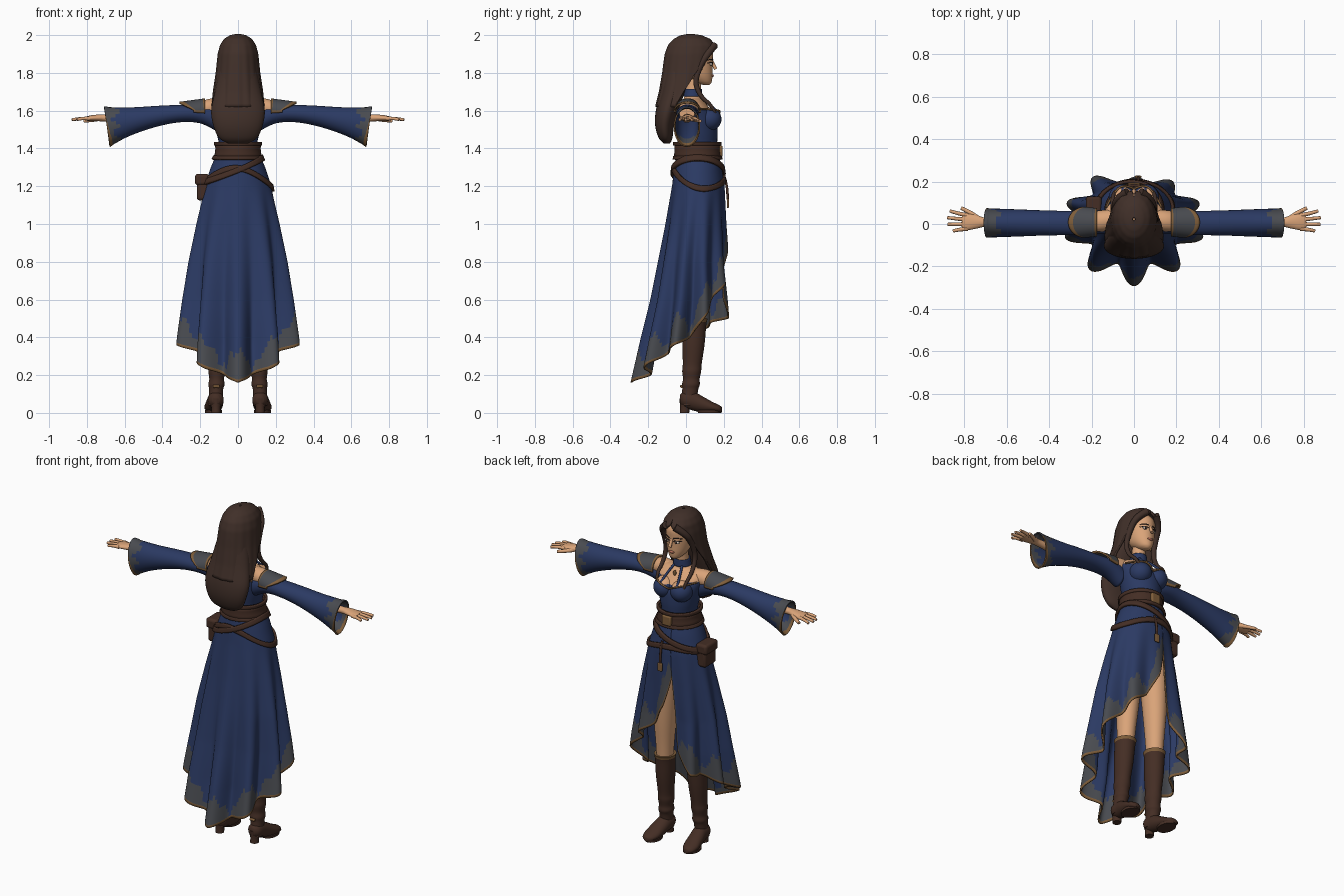
import bpy, bmesh
from math import sin, cos, pi, radians, degrees
from mathutils import Vector

if "Cube" in bpy.data.objects:
    bpy.data.objects.remove(bpy.data.objects["Cube"])

M, made = {}, []
for name, col in {"blue cloth": (.024, .042, .125), "grey cloth": (.066, .07, .08),
                  "gold trim": (.21, .11, .042), "skin": (.70, .37, .19),
                  "hair brown": (.052, .029, .022), "leather": (.058, .027, .018),
                  "eye white": (.6, .52, .45), "dark eye": (.02, .012, .01),
                  "lip": (.45, .16, .1)}.items():
    m = bpy.data.materials.new(name)
    m.use_nodes = True
    m.diffuse_color = (*col, 1)
    m.node_tree.nodes["Principled BSDF"].inputs["Base Color"].default_value = (*col, 1)
    M[name] = m


def finish(name, bm, mats, rule=None, thick=0, side=1):
    """Turn a bmesh into a finished object, coloured by face rule."""
    bmesh.ops.remove_doubles(bm, verts=bm.verts, dist=1e-5)
    bmesh.ops.recalc_face_normals(bm, faces=bm.faces)
    if rule:
        for f in bm.faces:
            f.material_index = rule(f.calc_center_median())
    if side < 0:
        for v in bm.verts:
            v.co.x *= -1
        bmesh.ops.reverse_faces(bm, faces=bm.faces)
    me = bpy.data.meshes.new(name)
    bm.to_mesh(me)
    bm.free()
    for k in mats.split(","):
        me.materials.append(M[k])
    ob = bpy.data.objects.new(name, me)
    bpy.context.collection.objects.link(ob)
    if thick:
        mod = ob.modifiers.new("thickness", "SOLIDIFY")
        mod.thickness, mod.offset = thick, 0
    made.append(ob)
    return ob


def lerp(table, t):
    for a, b in zip(table, table[1:]):
        if (a[0] - t) * (b[0] - t) <= 0:
            k = (t - a[0]) / (b[0] - a[0])
            return [p + (q - p) * k for p, q in zip(a, b)]
    return min((table[0], table[-1]), key=lambda r: abs(r[0] - t))


def loft(name, rings, mats, axis="z", rule=None, caps=True, thick=0, side=1, n=28, steps=5):
    """Smooth tube through rings of (along, centre u, centre v, radius u, radius v)."""
    R = [rings[0]] + list(rings) + [rings[-1]]
    path = []
    for a, b, c, d in zip(R, R[1:], R[2:], R[3:]):
        for i in range(steps):
            t = i / steps
            path.append([q + .5 * t * (r - p + t * (2*p - 5*q + 4*r - s + t * (3*(q - r) + s - p)))
                         for p, q, r, s in zip(a, b, c, d)])
    path.append(rings[-1])
    bm, loops = bmesh.new(), []
    for t, u, v, ru, rv in path:
        pts = [(u + ru * cos(2*pi*i/n), v + rv * sin(2*pi*i/n)) for i in range(n)]
        loops.append([bm.verts.new({"z": (p, q, t), "x": (t, p, q), "y": (p, t, q)}[axis]) for p, q in pts])
    for A, B in zip(loops, loops[1:]):
        for i in range(n):
            bm.faces.new((A[i], A[i-1], B[i-1], B[i]))
    if caps:
        bm.faces.new(loops[0])
        bm.faces.new(loops[-1])
    return finish(name, bm, mats, rule, thick, side)


def grid(name, nu, nv, f, mats, rule=None, thick=.008, side=1):
    bm = bmesh.new()
    P = [[bm.verts.new(f(i/nu, j/nv)) for j in range(nv + 1)] for i in range(nu + 1)]
    for i in range(nu):
        for j in range(nv):
            face = bm.faces.new((P[i][j], P[i+1][j], P[i+1][j+1], P[i][j+1]))
            face.material_index = rule((i+.5)/nu, (j+.5)/nv) if rule else 0
    return finish(name, bm, mats, None, thick, side)


def blob(name, loc, size, mats, rule=None):
    bm = bmesh.new()
    bmesh.ops.create_uvsphere(bm, u_segments=24, v_segments=16, radius=1)
    for v in bm.verts:
        v.co = Vector(loc) + Vector(size) * v.co
    return finish(name, bm, mats, rule)


def tube(name, pts, radius, mat, taper=1, side=1):
    cu = bpy.data.curves.new(name, "CURVE")
    cu.dimensions, cu.bevel_depth, cu.bevel_resolution, cu.use_fill_caps = "3D", radius, 3, True
    sp = cu.splines.new("NURBS")
    sp.points.add(len(pts) - 1)
    sp.use_endpoint_u, sp.order_u = True, 3
    for i, (p, q) in enumerate(zip(sp.points, pts)):
        p.co = (q[0] * side, q[1], q[2], 1)
        p.radius = 1 + (taper - 1) * i / (len(pts) - 1)
    ob = bpy.data.objects.new(name, cu)
    bpy.context.collection.objects.link(ob)
    bpy.context.view_layer.update()
    me = bpy.data.meshes.new_from_object(ob.evaluated_get(bpy.context.evaluated_depsgraph_get()))
    bpy.data.objects.remove(ob)
    me.materials.clear()
    me.materials.append(M[mat])
    ob = bpy.data.objects.new(name, me)
    bpy.context.collection.objects.link(ob)
    made.append(ob)


def box(name, loc, size, mat, bevel=.015):
    bm = bmesh.new()
    bmesh.ops.create_cube(bm, size=1)
    for v in bm.verts:
        v.co = Vector(loc) + Vector(size) * v.co
    mod = finish(name, bm, mat).modifiers.new("bevel", "BEVEL")
    mod.width, mod.segments = bevel, 3


# Skirt: height, half width, back y, front y
BODY = [(1.45, .108, -.048, .168), (1.38, .104, -.046, .166), (1.3, .14, -.058, .185),
        (1.2, .173, -.07, .2), (1, .225, -.105, .21), (.8, .27, -.145, .225), (.6, .305, -.185, .255),
        (.4, .335, -.235, .28), (.16, .355, -.29, .29)]
HEM = [(-12, 1.05), (0, .88), (18, .74), (40, .66), (60, .58), (90, .4), (120, .33), (150, .23),
       (180, .16), (210, .23), (240, .33), (270, .4), (300, .47), (325, .5), (340, .62), (348, 1.05)]


def body(phi, z, off=0):
    _, rx, yb, yf = lerp(BODY, z)
    depth = .3 * max(0, min(1, (1.22 - z) / .85))
    m = 1 - depth * (1 - cos(10 * phi)) / 2
    return Vector(((rx + off) * m * sin(phi), (yb + yf) / 2 + ((yf - yb) / 2 + off) * m * cos(phi), z))


def hem(deg):
    return lerp(HEM, max(-12, min(348, deg)))[1]


ROWS = 45


def skirt(u, v):
    d = -12 + 360 * u
    h = hem(d)
    rim = .013 + .15 * abs(hem(d + 2) - hem(d - 2))
    z = h if v == 1 else 1.4 + (h + rim - 1.4) * v / (1 - 1 / ROWS)
    return body(radians(d), z)


def skirt_colour(u, v):
    d = -12 + 360 * u
    if v > 1 - 1 / ROWS:
        return 2
    height = (1.4 - hem(d)) * (1 - v)
    return int(height < .11 + .06 * cos(radians(10 * d)) + .02 * sin(radians(37 * d)))


grid("skirt", 200, ROWS, skirt, "blue cloth,grey cloth,gold trim", skirt_colour)


# Belts that follow the waist and hips
def belt(name, zf, width, off):
    grid(name, 72, 3, lambda u, v: body(2*pi*u, zf(2*pi*u) + width * (v - .5), off), "leather", None, .014)


belt("waist_belt", lambda p: 1.385, .08, .008)
belt("waist_belt_upper_edge", lambda p: 1.425, .018, .014)
belt("waist_belt_lower_edge", lambda p: 1.35, .018, .012)
belt("hip_belt", lambda p: 1.235 - .03 * cos(p) - .015 * sin(p) + .03 * cos(2*p), .03, .01)
belt("crossed_belt", lambda p: 1.285 + .065 * sin(p), .03, .014)
box("belt_buckle", (0, .182, 1.385), (.06, .025, .06), "gold trim", .008)
box("pouch", (-.185, .07, 1.19), (.065, .11, .13), "leather")
box("pouch_flap", (-.19, .07, 1.235), (.075, .12, .06), "leather")
tube("hanging_cord", [(.02, .2, 1.26), (.02, .222, 1.2), (.02, .22, 1.13)], .007, "leather")
box("hanging_charm", (.02, .222, 1.11), (.03, .012, .05), "gold trim", .005)


# Torso, neck and bust
def neckline(c):
    return int(c.z > (1.585 + .2 * abs(c.x) if c.y > .05 else 1.6))


loft("torso", [(1.3, 0, .063, .125, .112), (1.4, 0, .06, .1, .104), (1.48, 0, .06, .113, .108),
               (1.56, 0, .055, .13, .105), (1.62, 0, .04, .14, .08), (1.655, 0, .035, .105, .055),
               (1.68, 0, .035, .045, .042), (1.78, 0, .045, .036, .038)], "blue cloth,skin", rule=neckline)
loft("collar", [(1.675, 0, .036, .049, .046), (1.715, 0, .038, .043, .043)], "blue cloth", thick=.006, caps=False)
blob("pendant", (0, .108, 1.645), (.01, .006, .018), "gold trim")

for s, tag in ((1, "left_"), (-1, "right_")):
    blob(tag + "bust", (s * .057, .122, 1.555), (.062, .066, .062), "blue cloth,skin", neckline)
    tube(tag + "neckline_trim", [(0, .165, 1.57), (.04, .187, 1.594), (.09, .16, 1.606), (.13, .08, 1.61)],
         .005, "gold trim", side=s)
    tube(tag + "halter_strap", [(.025, .075, 1.68), (.04, .11, 1.65), (.055, .165, 1.595)],
         .007, "blue cloth", side=s)

    # Arm, sleeve and shoulder guard
    loft(tag + "shoulder", [(.07, .025, 1.61, .05, .05), (.15, .015, 1.615, .05, .048),
                            (.22, .01, 1.597, .046, .042), (.3, .005, 1.585, .04, .036)], "skin", "x", side=s)

    def cuff(c):
        if c.x > .685 + .14 * (c.z - 1.515):
            return 2
        return int(c.x > .635 + .025 * sin(90 * c.z) + .1 * abs(c.y))

    ob = loft(tag + "sleeve", [(.12, .01, 1.56, .05, .06), (.2, .01, 1.583, .053, .046),
              (.3, .005, 1.585, .053, .042), (.42, .005, 1.572, .055, .05), (.55, .005, 1.547, .06, .067),
              (.66, .005, 1.522, .064, .092), (.682, .005, 1.518, .065, .1), (.694, .005, 1.515, .066, .104)],
              "blue cloth,grey cloth,gold trim", "x", cuff, False, .008, s)
    for v in ob.data.vertices:
        if abs(v.co.x) > .6:
            v.co.x += s * .14 * (v.co.z - 1.515) * (abs(v.co.x) - .6) / .09

    def guard(u, v):
        a = radians(-15 + 210 * v)
        return (.175 + u * (.06 + .075 * max(0, sin(a))), .008 + (.062 + .006 * u) * cos(a),
                1.602 + (.058 - .018 * u) * sin(a))
    grid(tag + "shoulder_guard", 12, 30, guard, "grey cloth,gold trim",
         lambda u, v: int(u < .12 or u > .82 or v < .06 or v > .94), .01, s)

    # Hand and fingers
    loft(tag + "hand", [(.6, .005, 1.56, .026, .024), (.7, .008, 1.562, .022, .019), (.735, .01, 1.562, .03, .018),
                        (.78, .01, 1.56, .038, .015), (.81, .01, 1.558, .034, .01)], "skin", "x", side=s)
    for k, reach in enumerate((.852, .878, .88, .868)):
        y = -.022 + .021 * k
        tube(tag + "finger", [(.785, y, 1.558), (.83, y * 1.2, 1.561), (reach, y * 1.5, 1.552)],
             .0105, "skin", .7, s)
    tube(tag + "thumb", [(.735, .025, 1.558), (.77, .055, 1.55), (.815, .075, 1.545)], .013, "skin", .65, s)

    # Leg, boot and heel
    loft(tag + "leg", [(.4, .105, .05, .042, .046), (.56, .102, .055, .05, .055), (.75, .097, .06, .064, .07),
                       (1, .088, .06, .08, .085), (1.15, .08, .06, .08, .085)], "skin", side=s)
    loft(tag + "boot_shaft", [(.04, .118, .012, .038, .042), (.12, .116, .022, .037, .042),
         (.15, .114, .026, .043, .047), (.18, .113, .028, .039, .044), (.22, .112, .03, .045, .05),
         (.26, .111, .033, .043, .05), (.36, .109, .04, .051, .058), (.47, .106, .048, .056, .06),
         (.5, .105, .05, .061, .065)], "leather,gold trim",
         rule=lambda c: int(c.z > .485 - .25 * max(0, .025 - abs(c.x - .105))), side=s)
    loft(tag + "foot", [(-.032, .117, .07, .02, .025), (-.01, .117, .07, .04, .042), (.04, .12, .062, .043, .05),
                        (.09, .126, .044, .046, .042), (.14, .132, .03, .046, .028), (.175, .135, .022, .034, .02),
                        (.19, .136, .018, .014, .012)], "leather", "y", side=s)
    loft(tag + "heel", [(0, .117, -.008, .024, .025), (.035, .117, -.005, .025, .027),
                        (.075, .117, 0, .036, .035)], "leather", side=s)
    loft(tag + "sole", [(0, .13, .125, .044, .062), (.014, .13, .125, .045, .064)], "leather", steps=1, side=s)
    tube(tag + "ankle_buckle", [(.1, -.022, .14), (.115, -.026, .142), (.13, -.022, .14)], .008, "gold trim", side=s)

    # Face details
    blob(tag + "eye", (s * .032, .132, 1.846), (.015, .008, .008), "eye white")
    blob(tag + "iris", (s * .032, .137, 1.846), (.007, .005, .007), "dark eye")
    for part, z, r in (("eyelid", 1.855, .003), ("eyebrow", 1.871, .0035)):
        tube(tag + part, [(.014, .141, z - .002), (.034, .138, z + .004), (.055, .115, z - .003)], r, "dark eye", .6, s)
    blob(tag + "ear", (s * .078, .035, 1.835), (.012, .02, .03), "skin")
    blob(tag + "earring", (s * .087, .04, 1.795), (.006, .006, .013), "gold trim")

    # Front locks
    tube(tag + "front_lock", [(.03, .15, 1.945), (.08, .12, 1.91), (.092, .075, 1.84), (.098, .045, 1.75),
                              (.1, .08, 1.67), (.1, .135, 1.63), (.09, .155, 1.585)], .021, "hair brown", .35, s)

# Head
loft("head", [(1.737, 0, .105, .015, .018), (1.75, 0, .092, .036, .043), (1.78, 0, .07, .057, .07),
              (1.82, 0, .055, .07, .086), (1.87, 0, .046, .077, .096), (1.92, 0, .04, .076, .1),
              (1.96, 0, .03, .055, .075), (1.98, 0, .03, .02, .03)], "skin")
tube("nose", [(0, .138, 1.862), (0, .147, 1.84), (0, .157, 1.82)], .008, "skin", 1.2)
blob("lips", (0, .139, 1.785), (.018, .008, .008), "lip")

# Hair: height, half width, back y, front y, opening angle
HAIR = [(2, .006, .015, .03, 0), (1.993, .04, -.025, .08, 0), (1.975, .068, -.06, .122, 0),
        (1.945, .088, -.088, .15, 4), (1.9, .1, -.105, .152, 34), (1.85, .105, -.112, .15, 58),
        (1.8, .11, -.118, .14, 72), (1.7, .125, -.135, .12, 92), (1.62, .138, -.155, .08, 100)]


def hair(u, v):
    z, rx, yb, yf, gap = lerp(HAIR, 2 - .38 * v ** 1.7)
    a = radians(gap + (360 - 2 * gap) * u)
    k = 1 + .015 * cos(16 * a) * v
    return (rx * k * sin(a), (yb + yf) / 2 + (yf - yb) / 2 * k * cos(a), z)


grid("hair_cap", 96, 40, hair, "hair brown", None, .014)
loft("hair_back", [(1.93, 0, -.02, .07, .07), (1.8, 0, -.045, .102, .07), (1.7, 0, -.07, .123, .064),
                   (1.6, 0, -.1, .142, .06), (1.52, 0, -.113, .13, .05), (1.455, 0, -.108, .1, .036),
                   (1.425, 0, -.1, .05, .015)], "hair brown")

# Smooth shading with sharp edges kept
for ob in bpy.context.selected_objects:
    ob.select_set(False)
for ob in made:
    ob.select_set(True)
bpy.context.view_layer.objects.active = made[0]
bpy.ops.object.shade_smooth_by_angle(angle=radians(50))
